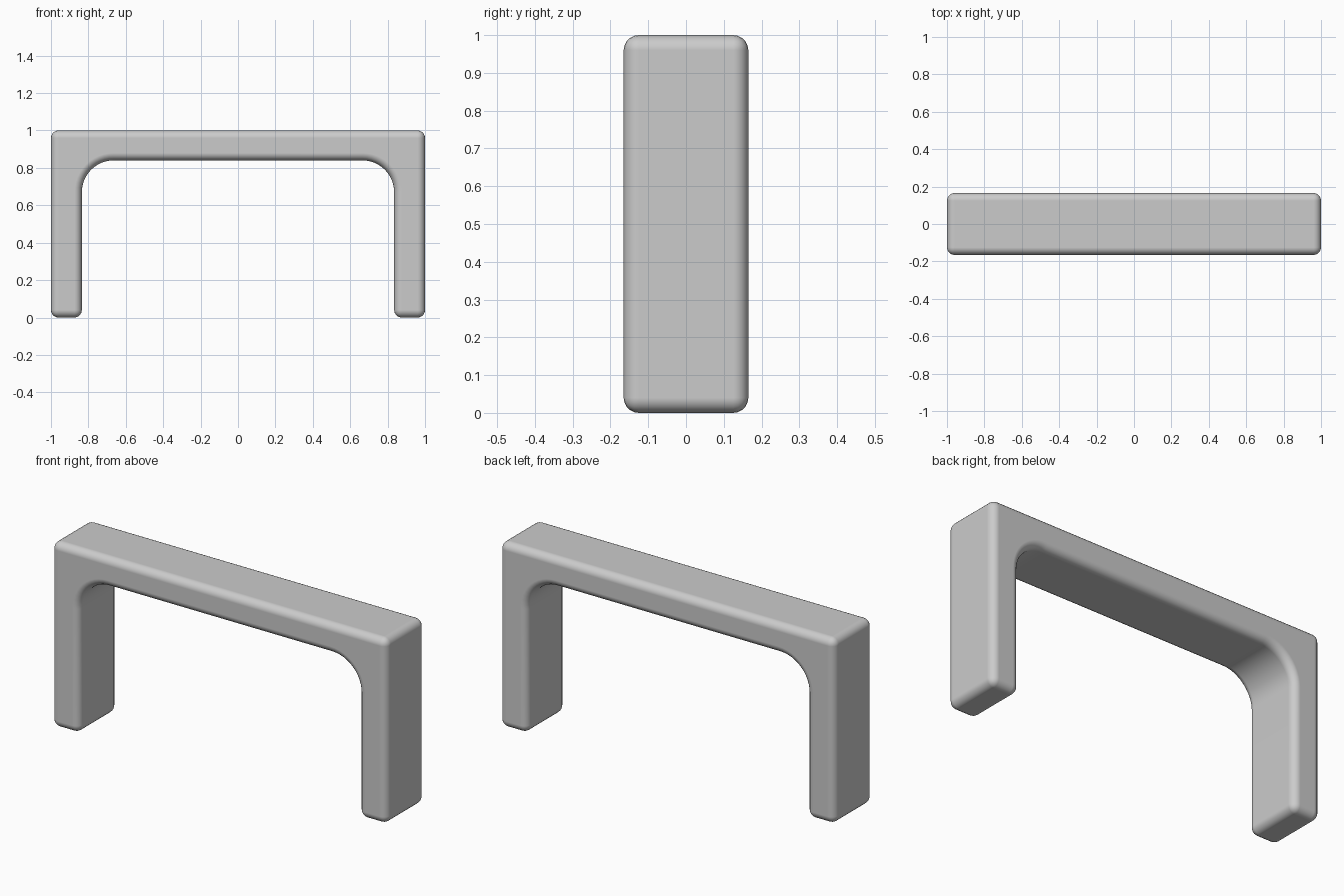
import bpy, bmesh
from math import sin, cos, pi

if "Cube" in bpy.data.objects:
    bpy.data.objects.remove(bpy.data.objects["Cube"])

HALF_W, HEIGHT, HALF_D = 1.0, 1.0, 0.165
INNER_X, INNER_Z, FILLET, STEPS = 0.835, 0.84, 0.17, 12

# Right half of the arch outline, from the outer top down and round the inner fillet
half = [(HALF_W, HEIGHT), (HALF_W, 0), (INNER_X, 0)]
for i in range(STEPS + 1):
    a = i / STEPS * pi / 2
    half.append((INNER_X - FILLET + FILLET * cos(a),
                 INNER_Z - FILLET + FILLET * sin(a)))
outline = half + [(-x, z) for x, z in reversed(half)]

# Extrude the outline through its depth
bm = bmesh.new()
face = bm.faces.new([bm.verts.new((x, -HALF_D, z)) for x, z in outline])
ext = bmesh.ops.extrude_face_region(bm, geom=[face], use_keep_orig=True)
verts = [g for g in ext["geom"] if isinstance(g, bmesh.types.BMVert)]
bmesh.ops.translate(bm, verts=verts, vec=(0, 2 * HALF_D, 0))
bmesh.ops.recalc_face_normals(bm, faces=bm.faces[:])
mesh = bpy.data.meshes.new("arch_frame")
bm.to_mesh(mesh)
bm.free()

arch = bpy.data.objects.new("arch_frame", mesh)
bpy.context.collection.objects.link(arch)
bpy.context.view_layer.objects.active = arch
arch.select_set(True)
bpy.ops.object.shade_smooth_by_angle(angle=pi / 6)

# Rounded edges all round
bevel = arch.modifiers.new("rounded_edges", "BEVEL")
bevel.width = 0.04
bevel.segments = 5
bevel.limit_method = "ANGLE"
bevel.angle_limit = pi / 6
bevel.harden_normals = True
